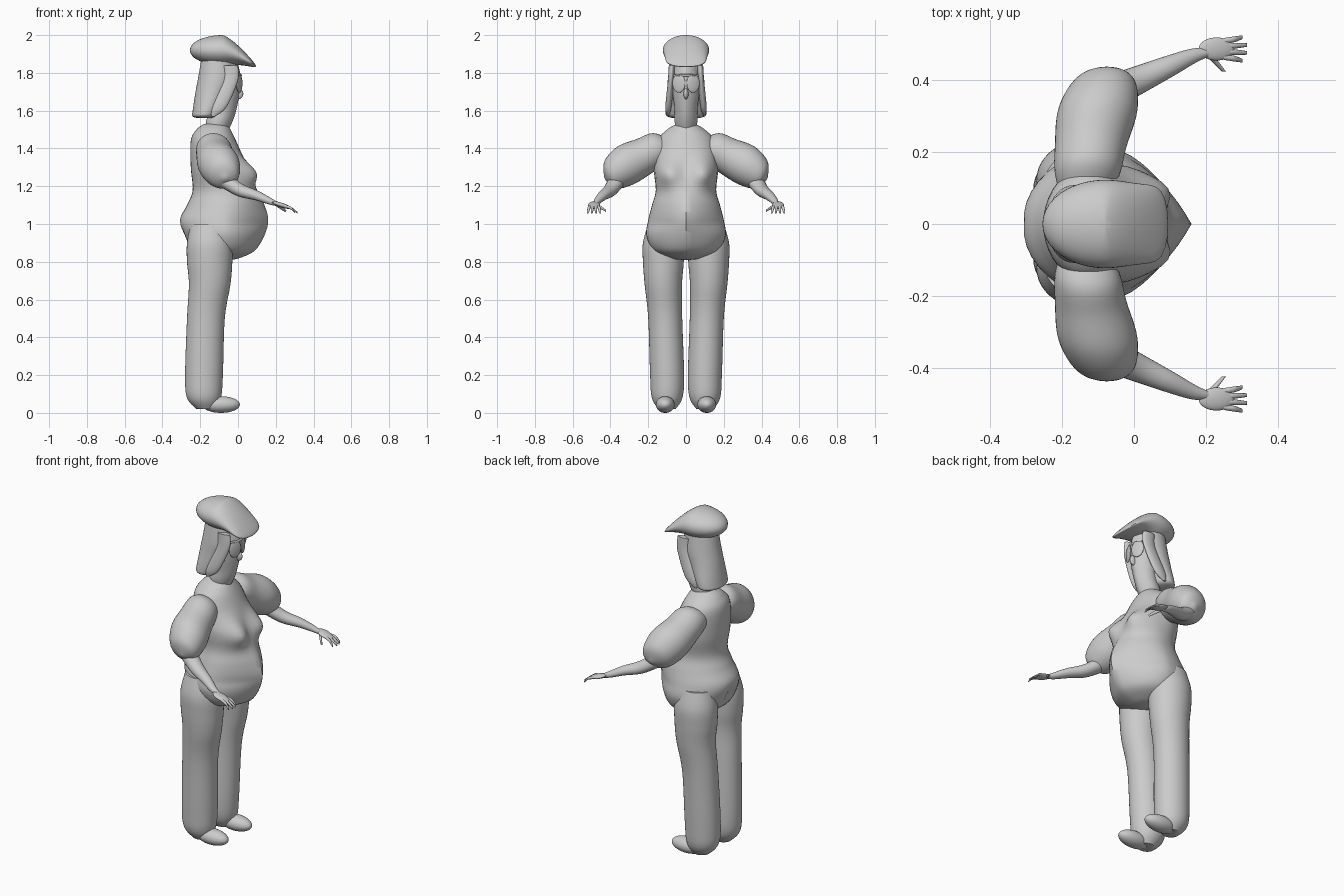
import bpy
import bmesh
import math
from mathutils import Vector

cube = bpy.data.objects.get("Cube")
if cube:
    bpy.data.objects.remove(cube, do_unlink=True)

colour = (0.6, 0.6, 0.6, 1)
grey = bpy.data.materials.new("plain grey")
grey.use_nodes = True
grey.diffuse_color = colour
grey.node_tree.nodes["Principled BSDF"].inputs["Base Color"].default_value = colour

X, Y, Z = Vector((1, 0, 0)), Vector((0, 1, 0)), Vector((0, 0, 1))


def finish(bm, name, shape, mirror):
    """Deform the mesh by a rule, then make a smooth object of it."""
    if shape:
        for vert in bm.verts:
            shape(vert.co)
    bmesh.ops.recalc_face_normals(bm, faces=bm.faces)
    mesh = bpy.data.meshes.new(name)
    bm.to_mesh(mesh)
    bm.free()
    mesh.materials.append(grey)
    obj = bpy.data.objects.new(name, mesh)
    bpy.context.collection.objects.link(obj)
    if mirror:
        modifier = obj.modifiers.new("Mirror", "MIRROR")
        modifier.use_axis = (False, True, False)
    bpy.ops.object.select_all(action="DESELECT")
    obj.select_set(True)
    bpy.context.view_layer.objects.active = obj
    bpy.ops.object.shade_smooth_by_angle(angle=math.radians(50))


def smooth_rows(rows, steps=6):
    """Smooth curve through rows of numbers."""
    result = []
    for i in range(len(rows) - 1):
        before, start, end = rows[max(i - 1, 0)], rows[i], rows[i + 1]
        after = rows[min(i + 2, len(rows) - 1)]
        for step in range(steps):
            t = step / steps
            result.append([
                b + t / 2 * (c - a + t * (2 * a - 5 * b + 4 * c - d + t * (3 * (b - c) + d - a)))
                for a, b, c, d in zip(before, start, end, after)])
    return result + [rows[-1]]


def no_ridge(z):
    return 0


def loft(name, rows, u, w, ridge=no_ridge, shape=None, mirror=False, sides=40):
    """Skin oval rings given as (x, y, z, radius along u, radius along w)."""
    bm = bmesh.new()
    rings = []
    for x, y, z, radius_u, radius_w in smooth_rows(rows):
        ring = []
        for k in range(sides):
            angle = 2 * math.pi * k / sides
            c, s = math.cos(angle), math.sin(angle)
            if c > 0:
                c += ridge(z) * (1 - abs(s) - c)
            ring.append(bm.verts.new(Vector((x, y, z)) + u * radius_u * c + w * radius_w * s))
        rings.append(ring)
    for low, high in zip(rings, rings[1:]):
        for k in range(sides):
            bm.faces.new((low[k - 1], low[k], high[k], high[k - 1]))
    bm.faces.new(rings[0])
    bm.faces.new(rings[-1])
    finish(bm, name, shape, mirror)


def upright(name, rows, **options):
    """Central part from rows of (height, back, front, half width)."""
    rings = [((back + front) / 2, 0, z, (front - back) / 2, half) for z, back, front, half in rows]
    loft(name, rings, X, Y, **options)


def limb(name, rows, u, w, aspect=1, **options):
    """Paired part from rows of (x, y, z, radius)."""
    rings = [(x, y, z, radius, radius * aspect) for x, y, z, radius in rows]
    loft(name, rings, u, w, mirror=True, **options)


def ball(name, centre, radii, shape=None, mirror=False):
    bm = bmesh.new()
    bmesh.ops.create_uvsphere(bm, u_segments=40, v_segments=24, radius=1)
    bmesh.ops.scale(bm, vec=radii, verts=bm.verts)
    bmesh.ops.translate(bm, vec=centre, verts=bm.verts)
    finish(bm, name, shape, mirror)


# Torso with bust, ridged belly and seat cleft
def belly_ridge(z):
    return max(0, 0.5 - 2 * abs(z - 1))


def bust_and_seat(co):
    if co.x > -0.06:
        across, height = (abs(co.y) - 0.1) / 0.065, (co.z - 1.27) / 0.07
        co.x += 0.06 * math.exp(-across ** 2 - height ** 2)
    elif co.x < -0.2:
        across, height = co.y / 0.03, (co.z - 0.94) / 0.06
        co.x += 0.02 * math.exp(-across ** 2 - height ** 2)


upright("torso", [
    (1.53, -.18, -.06, .05), (1.5, -.22, -.04, .1), (1.44, -.25, -.01, .15),
    (1.3, -.25, .05, .17), (1.18, -.24, .1, .16), (1.1, -.27, .14, .18),
    (1.02, -.31, .16, .2), (.94, -.29, .14, .21), (.86, -.24, .09, .17),
    (.82, -.14, .01, .08), (.81, -.08, -.04, .02),
], ridge=belly_ridge, shape=bust_and_seat)

# Trouser legs and shoes
limb("trouser_legs", [
    (-.15, .11, 1, .1), (-.15, .12, .9, .12), (-.15, .12, .8, .12), (-.15, .12, .68, .11),
    (-.17, .11, .5, .1), (-.18, .1, .2, .1), (-.18, .1, .08, .09), (-.17, .1, .02, .05),
], X, Y, aspect=.9)
ball("shoes", (-.09, .11, .044), (.1, .05, .044), mirror=True)

# Puffed sleeves
limb("sleeves", [
    (-.14, .07, 1.4, .06), (-.13, .14, 1.4, .09), (-.12, .22, 1.36, .1),
    (-.1, .32, 1.31, .11), (-.08, .4, 1.26, .08), (-.07, .43, 1.24, .01),
], X, Vector((0, .4, .9)))

# Forearms and hands
limb("forearms", [
    (-.08, .36, 1.24, .05), (.01, .4, 1.18, .04), (.1, .44, 1.15, .03),
    (.17, .47, 1.12, .02), (.22, .48, 1.1, .01),
], Vector((-.4, .9, 0)), Vector((.3, .1, .9)), aspect=.9, sides=24)


def slope_hand(co):
    co.z -= (co.x - 0.23) * 0.3


ball("palms", (.23, .487, 1.1), (.05, .032, .013), shape=slope_hand, mirror=True)
for finger in range(4):
    spread = finger - 1.5
    limb("finger_%d" % (finger + 1), [
        (.25, .487 + spread * .015, 1.094, .008),
        (.28, .487 + spread * .018, 1.084, .008),
        (.316 - spread ** 2 * .006, .487 + spread * .022, 1.06, .005),
    ], Y, Z, sides=10)
limb("thumbs", [(.21, .47, 1.1, .011), (.25, .424, 1.07, .006)], X, Z, sides=10)


# Face, neck and nose
def face_ridge(z):
    return 0.2


upright("face", [
    (1.88, -.13, -.01, .06), (1.78, -.14, .015, .07), (1.7, -.14, .01, .07),
    (1.6, -.15, -.01, .06), (1.54, -.17, -.03, .06), (1.48, -.17, -.06, .05),
], ridge=face_ridge)
ball("nose", (0, 0, 1.69), (.028, .013, .03))

# Long hair with a lock on each side of the face
upright("hair", [
    (1.9, -.19, -.02, .08), (1.78, -.21, -.01, .095), (1.7, -.225, -.04, .1),
    (1.6, -.24, -.09, .108), (1.57, -.24, -.11, .1), (1.56, -.21, -.14, .06),
])
limb("side_locks", [
    (-.04, .075, 1.84, .04), (-.04, .08, 1.76, .04), (-.1, .093, 1.62, .04), (-.13, .097, 1.57, .01),
], X, Y, aspect=.4, sides=20)


# Teardrop spectacles with a straight top bar
def wrap_lens(co):
    co.z = min(co.z, 1.785)
    co.x -= co.y * 0.4


ball("lenses", (.022, .038, 1.745), (.01, .034, .05), shape=wrap_lens, mirror=True)
limb("spectacle_bar", [(-.02, .07, 1.785, .006), (.01, .03, 1.787, .006), (.016, 0, 1.787, .006)],
     X, Z, sides=12)


# Flat cap whose front thins, widens and droops into a peak
def draw_out_peak(co):
    forward = max(0, (co.x + 0.08) / 0.175)
    rise = (co.z - 1.92) * (1 - 0.6 * forward)
    co.z = 1.92 + rise - 0.085 * forward ** 1.5
    co.y *= 1 + forward ** 4


ball("flat_cap", (-.08, 0, 1.92), (.175, .123, .08), shape=draw_out_peak)
